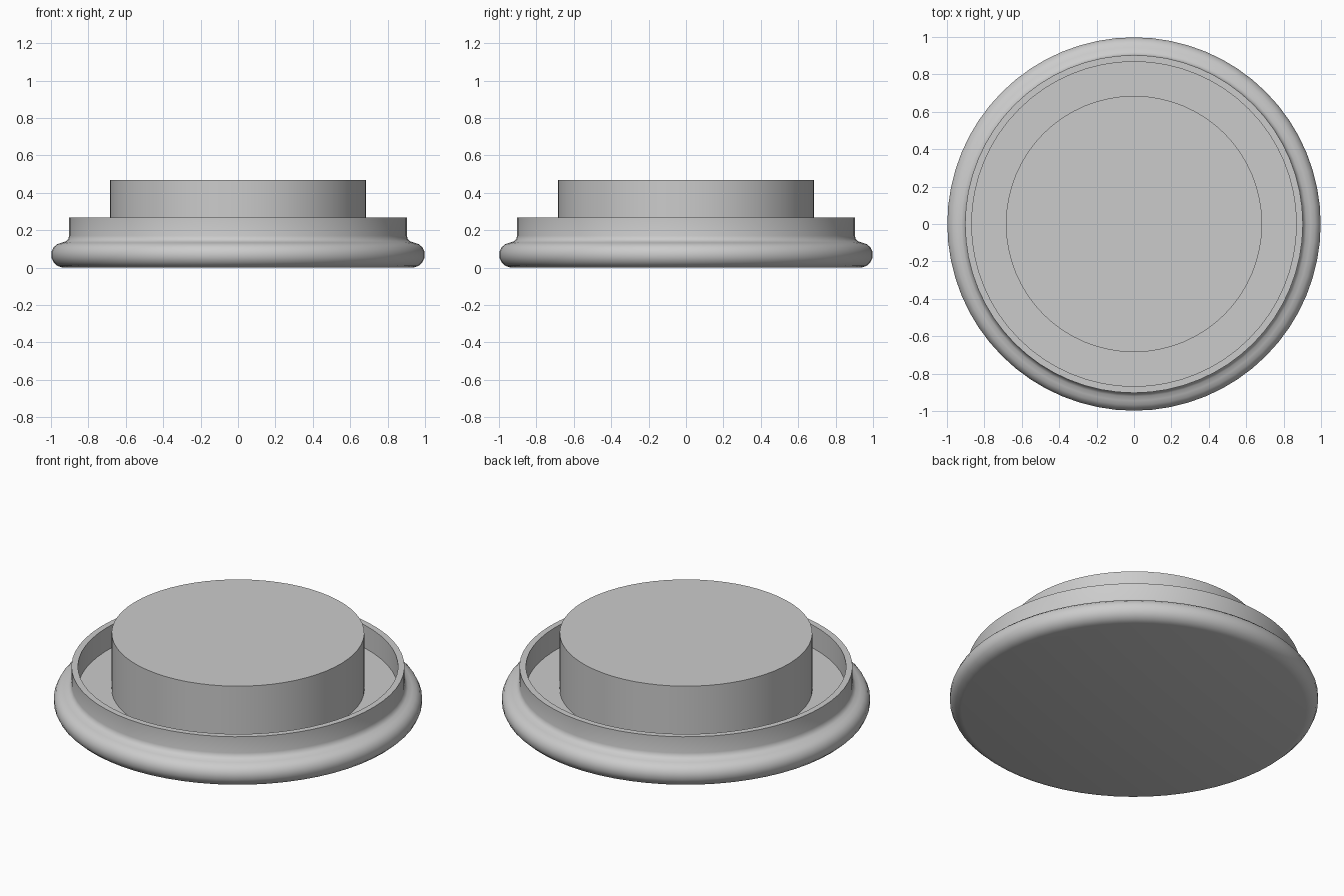
import bpy, bmesh, math

cube = bpy.data.objects.get("Cube")
if cube:
    bpy.data.objects.remove(cube, do_unlink=True)

SIDES = 64

grey = bpy.data.materials.new("plain grey")
grey.use_nodes = True
grey.diffuse_color = (0.6, 0.6, 0.6, 1)
grey.node_tree.nodes["Principled BSDF"].inputs["Base Color"].default_value = (0.6, 0.6, 0.6, 1)


def lathe(name, profile):
    """Revolve an (radius, height) profile around z; radius 0 ends become caps."""
    bm = bmesh.new()
    rings = []
    for r, z in profile:
        rings.append([bm.verts.new((r * math.cos(a), r * math.sin(a), z))
                      for a in (2 * math.pi * i / SIDES for i in range(SIDES))])
    for low, high in zip(rings, rings[1:]):
        for i in range(SIDES):
            j = (i + 1) % SIDES
            bm.faces.new((low[i], low[j], high[j], high[i]))
    bm.faces.new(rings[0][::-1])
    bm.faces.new(rings[-1])
    mesh = bpy.data.meshes.new(name)
    bm.to_mesh(mesh)
    bm.free()
    mesh.materials.append(grey)
    obj = bpy.data.objects.new(name, mesh)
    bpy.context.collection.objects.link(obj)
    bpy.ops.object.select_all(action='DESELECT')
    obj.select_set(True)
    bpy.context.view_layer.objects.active = obj
    bpy.ops.object.shade_smooth_by_angle(angle=math.radians(40))
    return obj


# Rounded flange, blended into a thin upright rim around a recessed floor
FLOOR = 0.13
lathe("flanged_base", [
    (0.935, 0.0), (0.965, 0.009), (0.987, 0.03), (0.998, 0.055), (0.998, 0.083),
    (0.987, 0.108), (0.968, 0.125), (0.945, 0.133), (0.922, 0.14), (0.908, 0.152),
    (0.903, 0.17), (0.903, 0.267), (0.868, 0.267), (0.868, FLOOR)])

# Raised central plug standing on the floor
lathe("centre_plug", [(0.685, FLOOR - 0.01), (0.685, 0.468)])
